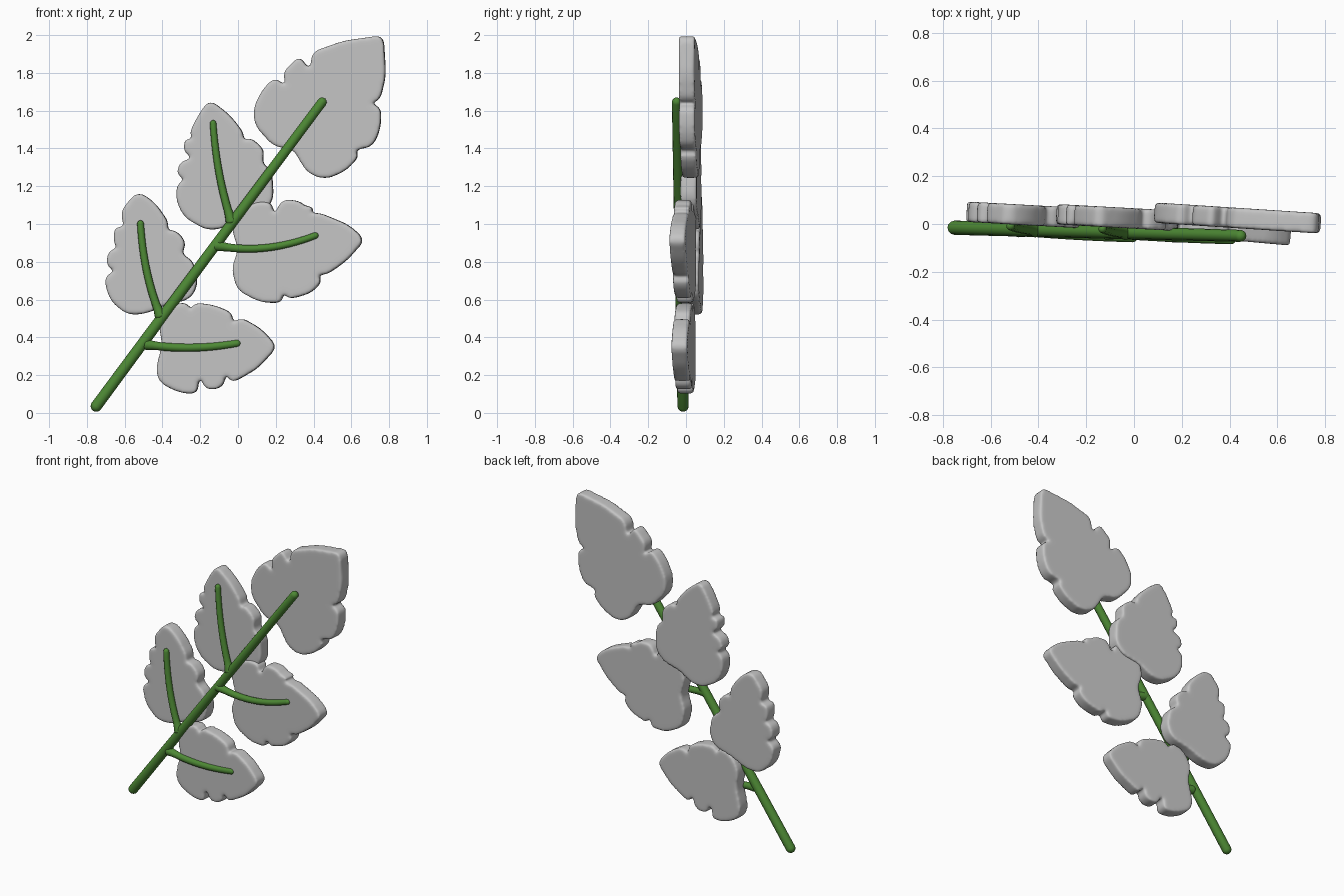
import bpy, bmesh, math
from mathutils import Vector

if "Cube" in bpy.data.objects:
    bpy.data.objects.remove(bpy.data.objects["Cube"])


def material(name, rgb):
    m = bpy.data.materials.new(name)
    m.diffuse_color = (*rgb, 1)
    m.use_nodes = True
    m.node_tree.nodes["Principled BSDF"].inputs["Base Color"].default_value = m.diffuse_color
    return m


GREY = material("leaf grey", (0.55, 0.55, 0.55))
GREEN = material("stem green", (0.075, 0.25, 0.035))


def soften(pts, limit):
    """Cut every corner of a closed outline by a limited distance."""
    out = []
    for i, p in enumerate(pts):
        for q in (pts[i - 1], pts[(i + 1) % len(pts)]):
            d = q - p
            out.append(p + d * min(0.25, limit / d.length))
    return out


def leaf(name, outline, depth, slope, thick=0.085):
    """Soft slab from a notched outline in hundredths (x, z), turned about z."""
    pts = [Vector((x / 100, z / 100)) for x, z in outline]
    pts = soften(soften(pts, 0.025), 0.012)
    xs = [p.x for p in pts]
    mid = (min(xs) + max(xs)) / 2
    bm = bmesh.new()
    face = bm.faces.new([bm.verts.new((p.x - mid, -thick / 2, p.y)) for p in pts])
    new = bmesh.ops.extrude_face_region(bm, geom=[face])["geom"]
    bmesh.ops.translate(bm, vec=(0, thick, 0),
                        verts=[v for v in new if isinstance(v, bmesh.types.BMVert)])
    bmesh.ops.triangulate(bm, faces=bm.faces[:])
    bmesh.ops.recalc_face_normals(bm, faces=bm.faces[:])
    me = bpy.data.meshes.new(name)
    bm.to_mesh(me)
    bm.free()
    me.materials.append(GREY)
    ob = bpy.data.objects.new(name, me)
    bpy.context.collection.objects.link(ob)
    ob.location = (mid, depth, 0)
    ob.rotation_euler.z = math.atan(slope)
    # puffy rounded rim
    rm = ob.modifiers.new("remesh", "REMESH")
    rm.mode = "VOXEL"
    rm.voxel_size = 0.01
    rm.use_smooth_shade = True
    sm = ob.modifiers.new("soften", "SMOOTH")
    sm.factor = 0.5
    sm.iterations = 10


def tube(name, start, mid, end, r0, r1, flare=0.0):
    """Round-ended rod through three points, optionally flared at the start."""
    a, m, b = Vector(start), Vector(mid), Vector(end)
    c = 2 * m - (a + b) / 2
    length = (m - a).length + (b - m).length
    cap = [1 - math.cos(k * math.pi / 10) for k in range(6)]
    ts = [k * r0 / length for k in cap]
    lo, hi = ts[-1], 1 - r1 / length
    ts += [lo + (hi - lo) * k / 16 for k in range(1, 16)]
    ts += [1 - k * r1 / length for k in reversed(cap)]
    cu = bpy.data.curves.new(name, "CURVE")
    cu.dimensions = "3D"
    cu.bevel_depth = 1.0
    cu.bevel_resolution = 4
    cu.use_fill_caps = True
    sp = cu.splines.new("POLY")
    sp.points.add(len(ts) - 1)
    for p, t in zip(sp.points, ts):
        p.co = (*(a * (1 - t) ** 2 + c * 2 * t * (1 - t) + b * t * t), 1)
        r = r0 + (r1 - r0) * t + flare * max(0, 1 - t * 6) ** 2
        for d, rr in ((t * length, r0), ((1 - t) * length, r1)):
            if d < rr:
                r *= max(0.03, math.sqrt(max(0, 1 - (1 - d / rr) ** 2)))
        p.radius = r
    sp.use_smooth = True
    cu.materials.append(GREEN)
    ob = bpy.data.objects.new(name, cu)
    bpy.context.collection.objects.link(ob)


# Leaves: outline runs clockwise from the tip
leaf("top_leaf", [
    (77, 200), (78.5, 179), (75, 164.5), (65, 164), (76, 162.5), (75.5, 150),
    (71, 140.5), (61, 139.5), (64.5, 136), (57, 128), (46, 123.5), (37, 127),
    (32.5, 134), (29.5, 139.5), (19, 141), (9, 152), (8, 161), (12.5, 170.5),
    (18.5, 177), (22, 176), (28, 169.5), (23, 179.5), (32, 188.5), (34, 187),
    (38.5, 181), (39, 191), (56, 197)], 0.025, -0.065)
leaf("upper_left_leaf", [
    (-15, 166), (-4, 157.5), (4, 147), (1, 141.5), (6, 146.5), (14.5, 139),
    (12.5, 132.5), (18, 128), (19, 113), (13, 105.5), (0, 103), (-7, 98),
    (-16, 96.5), (-28.5, 103.5), (-33, 113), (-32, 122.5), (-23.5, 123.5),
    (-32.5, 125), (-31, 133), (-23, 135), (-29, 138), (-28, 146),
    (-22.5, 143), (-26, 148), (-20.5, 158.5)], 0.027, -0.055)
leaf("lower_left_leaf", [
    (-53, 117.5), (-44, 111.5), (-36, 100), (-39, 93.5), (-34.5, 98),
    (-27, 90.5), (-30, 84), (-23.5, 80.5), (-21, 68), (-25.5, 60),
    (-39, 57), (-47, 53), (-57.5, 51.5), (-67, 58.5), (-70.5, 68),
    (-69.5, 73.5), (-62, 75.5), (-70, 77), (-68.5, 86.5), (-62, 86.5),
    (-66, 89.5), (-65.5, 98.5), (-60, 98), (-62, 105), (-60.5, 109)],
    0.038, -0.055)
leaf("middle_right_leaf", [
    (67.5, 91.5), (59, 99.5), (42, 106.5), (36, 104), (41, 108.5),
    (34.5, 110), (33, 112), (23.5, 113.5), (19, 104), (18, 111.5),
    (10, 112), (0, 106.5), (-3.5, 97), (0.5, 86.5), (-3.5, 77),
    (-0.5, 65), (12, 58.5), (23.5, 58), (23.5, 64.5), (27, 60), (39, 63.5),
    (45, 70), (40.5, 74.5), (46, 72.5), (57, 80)], -0.017, -0.09)
leaf("lower_right_leaf", [
    (21, 35), (12.5, 44.5), (1, 51), (-4, 45.5), (-2, 52.5), (-12, 57),
    (-23.5, 58.5), (-25, 53), (-27, 59), (-36.5, 56.5), (-42, 47),
    (-40, 36.5), (-43.5, 23), (-41.5, 16), (-32, 11), (-21.5, 9.5),
    (-20.5, 20), (-16.5, 11.5), (-7, 14), (-7, 22.5), (-3.5, 15.5),
    (10.5, 23.5)], -0.013, -0.075)

# Stem and its curved side veins
tube("main_stem", (-0.768, -0.015, 0.012), (-0.155, -0.033, 0.84),
     (0.46, -0.05, 1.665), 0.03, 0.025)
tube("lower_right_vein", (-0.5, -0.025, 0.365), (-0.25, -0.045, 0.345),
     (0.015, -0.057, 0.372), 0.022, 0.02, 0.012)
tube("middle_right_vein", (-0.13, -0.035, 0.89), (0.14, -0.055, 0.873),
     (0.425, -0.068, 0.945), 0.022, 0.017, 0.014)
tube("upper_left_vein", (-0.03, -0.038, 1.0), (-0.098, -0.03, 1.26),
     (-0.133, -0.02, 1.55), 0.022, 0.017, 0.014)
tube("lower_left_vein", (-0.405, -0.027, 0.50), (-0.482, -0.017, 0.745),
     (-0.517, -0.008, 1.02), 0.022, 0.018, 0.014)
